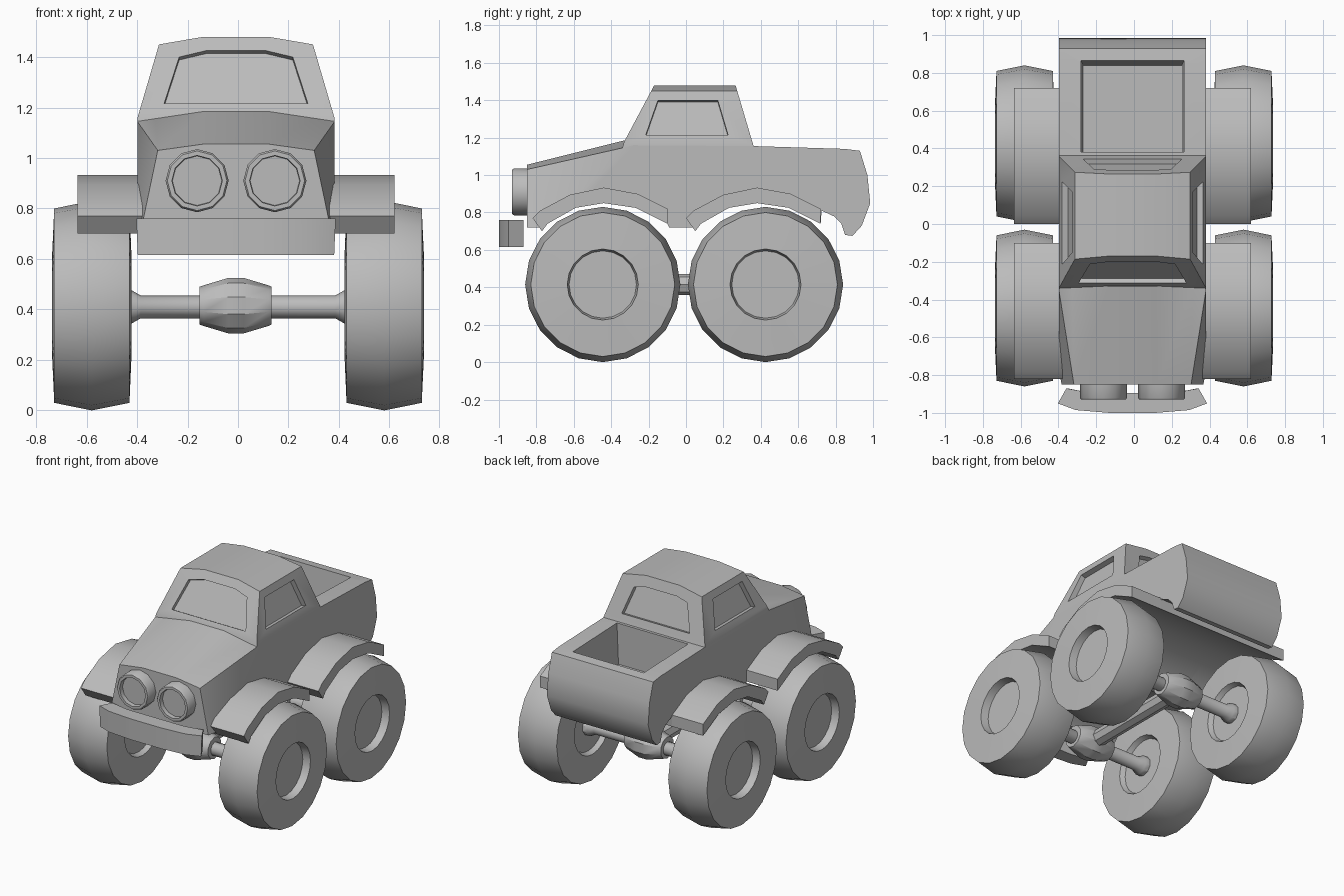
import bpy, bmesh
from math import cos, sin, pi
from mathutils import Vector

if "Cube" in bpy.data.objects:
    bpy.data.objects.remove(bpy.data.objects["Cube"])

grey = bpy.data.materials.new("plain_grey")
grey.use_nodes = True
GREY = (0.5, 0.5, 0.5, 1)
grey.diffuse_color = GREY
grey.node_tree.nodes["Principled BSDF"].inputs["Base Color"].default_value = GREY
SHIFT = -0.008  # bodywork sits slightly off the wheel centre line


def finish(name, bm, shift=SHIFT):
    bmesh.ops.recalc_face_normals(bm, faces=bm.faces)
    bmesh.ops.translate(bm, verts=bm.verts, vec=(shift, 0, 0))
    mesh = bpy.data.meshes.new(name)
    bm.to_mesh(mesh)
    bm.free()
    obj = bpy.data.objects.new(name, mesh)
    bpy.context.collection.objects.link(obj)
    mesh.materials.append(grey)
    return obj


def smooth(obj, angle=0.6):
    bpy.ops.object.select_all(action='DESELECT')
    obj.select_set(True)
    bpy.context.view_layer.objects.active = obj
    bpy.ops.object.shade_smooth_by_angle(angle=angle)


def prism(front, back):
    """Solid between two matching outlines."""
    bm = bmesh.new()
    a = [bm.verts.new(p) for p in front]
    b = [bm.verts.new(p) for p in back]
    bm.faces.new(a)
    bm.faces.new(b[::-1])
    for i in range(len(a)):
        j = (i + 1) % len(a)
        bm.faces.new((a[i], b[i], b[j], a[j]))
    return bm


def side_prism(outline, x0, x1):
    return prism([(x0, y, z) for y, z in outline], [(x1, y, z) for y, z in outline])


def lathe(profile, axis, centre, sides):
    """Closed revolve of (distance, radius) points about the x or y axis."""
    bm = bmesh.new()
    c = Vector(centre)
    rings = []
    for d, r in profile:
        ring = []
        for i in range(sides):
            t = 2 * pi * i / sides
            p = (d, r * sin(t), r * cos(t)) if axis == 'x' else (r * sin(t), d, r * cos(t))
            ring.append(bm.verts.new(c + Vector(p)))
        rings.append(ring)
    for a, b in zip(rings, rings[1:]):
        for i in range(sides):
            j = (i + 1) % sides
            bm.faces.new((a[i], a[j], b[j], b[i]))
    bm.faces.new(rings[0])
    bm.faces.new(rings[-1][::-1])
    return bm


def slice_sides(bm, p, q, r):
    """Cut away everything outside the plane through three points, on both sides."""
    for s in (1, -1):
        a, b, c = [Vector((s * v[0], v[1], v[2])) for v in (p, q, r)]
        n = (b - a).cross(c - a).normalized()
        if n.x * s < 0:
            n.negate()
        bmesh.ops.bisect_plane(bm, geom=bm.verts[:] + bm.edges[:] + bm.faces[:],
                               plane_co=a, plane_no=n, clear_outer=True)
        bmesh.ops.holes_fill(bm, edges=[e for e in bm.edges if e.is_boundary], sides=0)


def carve(obj, bm):
    cutter = finish("cutter", bm)
    cutter.hide_render = True
    mod = obj.modifiers.new("carve", 'BOOLEAN')
    mod.operation, mod.solver, mod.object = 'DIFFERENCE', 'EXACT', cutter
    bpy.context.view_layer.update()
    deps = bpy.context.evaluated_depsgraph_get()
    mesh = bpy.data.meshes.new_from_object(obj.evaluated_get(deps))
    obj.modifiers.clear()
    obj.data = mesh
    bpy.data.objects.remove(cutter)


def window(obj, pts, depth):
    """Recess a flat pane, keeping its floor parallel to the surface."""
    p = [Vector(v) for v in pts]
    n = (p[1] - p[0]).cross(p[-1] - p[0]).normalized() * depth
    carve(obj, prism([v + n for v in p], [v - n for v in p]))


# Wheel arch and fender outlines, relative to the fender centre
outer = [(-.38, .77), (-.34, .81), (-.18, .895), (0, .933), (.18, .9), (.34, .82)]
inner = [(-.33, .70), (-.3, .74), (-.15, .825), (0, .85), (.17, .825), (.34, .74)]
FENDERS = {"front": -.44, "rear": .38}

# Lower body: hood, bed and rolled tail from one side outline
front_arch = [(FENDERS["front"] + y, z) for y, z in inner[1:]]
rear_arch = [(FENDERS["rear"] + y, z) for y, z in inner[1:]]
outline = ([(-.85, .72), (-.76, .72)] + front_arch + [(-.09, .72), (.06, .72)] + rear_arch
           + [(.725, .81), (.79, .78), (.83, .74), (.85, .68), (.89, .675), (.94, .73), (.985, .85),
              (.97, 1.0), (.93, 1.13), (.85, 1.14), (.36, 1.155), (-.32, 1.16),
              (-.33, 1.185), (-.85, 1.055)])
bm = side_prism(outline, -.39, .39)
slice_sides(bm, (.39, -.33, 1.16), (.31, -.85, 1.03), (.375, -.85, .72))   # tapered nose
slice_sides(bm, (.31, -.85, 1.03), (.13, -.85, 1.055), (.13, -.33, 1.184))  # domed hood
body = finish("truck_body", bm)

# Open bed, a little narrower at the floor
top = [(-.28, .38, 1.3), (.28, .38, 1.3), (.28, .88, 1.3), (-.28, .88, 1.3)]
floor = [(-.262, .38, .87), (.262, .38, .87), (.262, .84, .87), (-.262, .84, .87)]
carve(body, prism(top, floor))
smooth(body)

# Cab with leaning sides, chamfered roof and recessed windows
bm = side_prism([(-.345, 1.13), (-.33, 1.18), (-.17, 1.48), (.265, 1.48), (.36, 1.16), (.37, 1.13)], -.39, .39)
slice_sides(bm, (.39, 0, 1.16), (.39, 1, 1.16), (.305, 0, 1.45))
slice_sides(bm, (.305, 0, 1.45), (.305, 1, 1.45), (.13, 0, 1.48))
cab = finish("cab", bm)


def pane(half, y_at):
    """Mirror half of an (x, z) outline onto a sloped end of the cab."""
    full = half + [(-x, z) for x, z in reversed(half)]
    return [(x, y_at(z), z) for x, z in full]


half_pane = [(.285, 1.215), (.225, 1.4), (.12, 1.425)]
window(cab, pane(half_pane, lambda z: -.33 + (z - 1.18) * .16 / .3), .025)
half_pane = [(.262, 1.21), (.205, 1.39), (.12, 1.41)]
window(cab, pane(half_pane, lambda z: .36 - (z - 1.16) * .095 / .32), .03)
for s in (1, -1):
    side = [(-.215, 1.215), (-.15, 1.4), (.17, 1.4), (.225, 1.215)]
    window(cab, [(s * (.39 - (z - 1.16) * .085 / .29), y, z) for y, z in side], .035)
smooth(cab, 0.3)

# Fenders
for end, y0 in FENDERS.items():
    arc = [(y0 + y, z) for y, z in outer + inner[::-1]]
    for s, name in ((1, "left"), (-1, "right")):
        smooth(finish(f"{end}_{name}_fender", side_prism(arc, s * .36, s * .628)))

# Headlights with sunken lenses
for s, name in ((1, "left"), (-1, "right")):
    lamp = [(-.8, .125), (-.92, .125), (-.93, .118), (-.93, .1), (-.9, .098)]
    smooth(finish(f"{name}_headlight", lathe(lamp, 'y', (s * .154, 0, .91), 12)))

# Curved front bumper
plan = [(-.395, -.95), (-.3, -.985), (-.12, -1), (.12, -1), (.3, -.985), (.395, -.95),
        (.35, -.87), (.22, -.895), (-.22, -.895), (-.35, -.87)]
smooth(finish("front_bumper", prism([(x, y, .76) for x, y in plan],
                                    [(x * .985, y, .615) for x, y in plan])))

# Wheels, axles and differentials
AXLES = {"front": -.445, "rear": .425}
HUB = .415
tyre = [(.685, .18), (.737, .19), (.728, .385), (.58, .415), (.43, .385), (.422, .2), (.455, .185)]
axle = [(-.46, .065), (-.42, .065), (-.385, .045), (.385, .045), (.42, .065), (.46, .065)]
diff = [(-.145, .075), (-.13, .08), (-.03, .11), (.03, .11), (.13, .08), (.14, .075)]
for end, y in AXLES.items():
    for s, name in ((1, "left"), (-1, "right")):
        wheel = lathe([(s * d, r) for d, r in tyre], 'x', (0, y, HUB), 20)
        smooth(finish(f"{end}_{name}_wheel", wheel, 0))
    smooth(finish(f"{end}_axle", lathe(axle, 'x', (0, y, HUB - .005), 10), 0))
    smooth(finish(f"{end}_differential", lathe(diff, 'x', (0, y, HUB), 10)))

# Drive shaft joining the two differentials
shaft = [(AXLES["front"], .055), (AXLES["rear"], .055)]
smooth(finish("drive_shaft", lathe(shaft, 'y', (0, 0, HUB), 8)))
